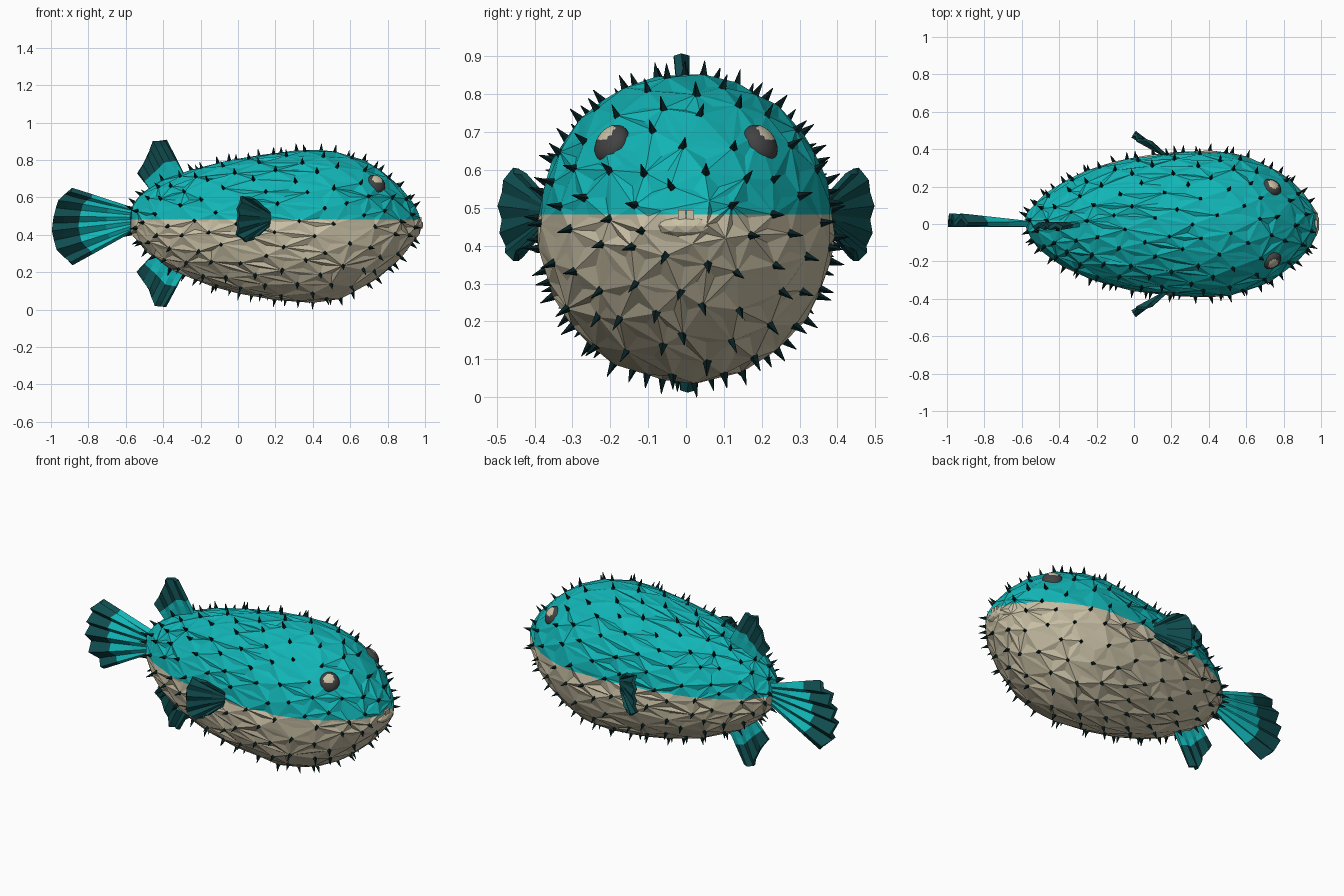
import bpy, bmesh, math, random
from mathutils import Vector, Matrix

random.seed(4)
cube = bpy.data.objects.get("Cube")
if cube:
    bpy.data.objects.remove(cube, do_unlink=True)


def material(name, rgb):
    m = bpy.data.materials.new(name)
    m.use_nodes = True
    m.diffuse_color = (*rgb, 1)
    bsdf = next(n for n in m.node_tree.nodes if n.type == 'BSDF_PRINCIPLED')
    bsdf.inputs["Base Color"].default_value = (*rgb, 1)
    return m


TEAL = material("bright teal", (0.006, 0.46, 0.47))
CREAM = material("belly cream", (0.59, 0.53, 0.38))
DARK = material("dark teal", (0.005, 0.075, 0.08))
BLACK = material("spine black", (0.002, 0.014, 0.016))
EYE = material("eye grey", (0.055, 0.055, 0.055))


def finish(name, bm, mats):
    mesh = bpy.data.meshes.new(name)
    bm.to_mesh(mesh)
    bm.free()
    for m in mats:
        mesh.materials.append(m)
    ob = bpy.data.objects.new(name, mesh)
    bpy.context.collection.objects.link(ob)
    return ob


# Body profile: x, top z, bottom z, half width
PROFILE = [(-0.58, 0.53, 0.43, 0.04), (-0.5, 0.63, 0.33, 0.13), (-0.4, 0.685, 0.245, 0.21),
           (-0.2, 0.755, 0.15, 0.30), (0.0, 0.80, 0.095, 0.35), (0.2, 0.83, 0.06, 0.375),
           (0.4, 0.85, 0.045, 0.385), (0.55, 0.835, 0.065, 0.37), (0.7, 0.78, 0.145, 0.315),
           (0.8, 0.71, 0.215, 0.255), (0.9, 0.61, 0.32, 0.165), (0.95, 0.54, 0.385, 0.10),
           (0.975, 0.49, 0.43, 0.05)]


def section(x):
    for a, b in zip(PROFILE, PROFILE[1:]):
        if x <= b[0]:
            break
    t = min(1, max(0, (x - a[0]) / (b[0] - a[0])))
    return [p + (q - p) * t for p, q in zip(a[1:], b[1:])]


def on_body(d):
    """Map a direction on the unit sphere to the body surface."""
    x = 0.2 + 0.775 * d.x
    top, bottom, width = section(x)
    r = math.hypot(d.y, d.z) or 1
    return Vector((x, width * d.y / r, (top + bottom) / 2 + (top - bottom) / 2 * d.z / r))


# Faceted body: each spine root is the raised centre of a star of facets
SPINES = 250
bm = bmesh.new()
for i in range(SPINES):
    u = 1 - (2 * i + 1) / SPINES
    a = i * math.pi * (3 - math.sqrt(5))
    r = math.sqrt(1 - u * u)
    d = Vector((u, r * math.cos(a), r * math.sin(a)))
    j = Vector([random.uniform(-0.035, 0.035) for _ in range(3)])
    bm.verts.new((d + j).normalized())
bmesh.ops.convex_hull(bm, input=bm.verts[:])
roots = bm.verts[:]
valleys = bmesh.ops.poke(bm, faces=bm.faces[:])["verts"]
for v in bm.verts:
    v.co = on_body(v.co.normalized())
bmesh.ops.recalc_face_normals(bm, faces=bm.faces[:])
bm.normal_update()
spots = [(v.co.copy(), v.normal.copy()) for v in roots]
for v in roots:
    v.co += v.normal * 0.010
for v in valleys:
    v.co += v.normal * random.uniform(-0.008, 0.004)
bmesh.ops.bisect_plane(bm, geom=bm.verts[:] + bm.edges[:] + bm.faces[:],
                       plane_co=(0, 0, 0.482), plane_no=(0, 0, 1))
for f in bm.faces:
    f.material_index = int(f.calc_center_median().z < 0.482)
finish("body", bm, [TEAL, CREAM])

# Spines
EYE_POS = Vector((0.735, 0.195, 0.667))
bm = bmesh.new()
for co, n in spots:
    near_eye = (Vector((co.x, abs(co.y), co.z)) - EYE_POS).length < 0.085
    if co.x > 0.94 or near_eye:
        continue
    lean = Vector([random.uniform(-0.2, 0.2) for _ in range(3)])
    q = (n + lean).normalized().to_track_quat('Z', 'Y')
    bmesh.ops.create_cone(bm, cap_ends=True, segments=4, radius1=0.014, radius2=0.001, depth=0.05,
                          matrix=Matrix.Translation(co + n * 0.022) @ q.to_matrix().to_4x4())
finish("spines", bm, [BLACK])

# Eyes with a pale highlight on the upper outer side
for side, label in ((1, "left"), (-1, "right")):
    out = Vector((0.45, side * 0.7, 0.45)).normalized()
    shine = Vector((0.3, side * 0.5, 0.75)).normalized()
    bm = bmesh.new()
    bmesh.ops.create_uvsphere(bm, u_segments=24, v_segments=16, radius=1)
    for f in bm.faces:
        f.material_index = int(f.calc_center_median().normalized().dot(shine) > 0.87)
        f.smooth = True
    for v in bm.verts:
        v.co = v.co * 0.056 - out * v.co.dot(out) * 0.018
        v.co += Vector((EYE_POS.x, side * EYE_POS.y, EYE_POS.z))
    finish(label + "_eye", bm, [EYE, CREAM])

# Lower lip and teeth
bm = bmesh.new()
bmesh.ops.create_icosphere(bm, subdivisions=2, radius=1,
                           matrix=Matrix.Translation((0.952, 0, 0.452)) @ Matrix.Diagonal((0.04, 0.08, 0.032, 1)))
finish("lip", bm, [CREAM])
for y in (-0.011, 0.011):
    bm = bmesh.new()
    bmesh.ops.create_cube(bm, size=1, matrix=Matrix.Translation((0.972, y, 0.482)) @ Matrix.Diagonal((0.02, 0.02, 0.025, 1)))
    finish("tooth", bm, [CREAM])


def fin(name, root, edge, across, amp, thick, band, mirror=False):
    """Pleated fan from a root line to a rim; dark beyond the band fraction."""
    a, b = Vector(root[0]), Vector(root[1])
    rim = []
    for p, q in zip(edge, edge[1:]):
        rim += [Vector(p), (Vector(p) + Vector(q)) / 2]
    rim.append(Vector(edge[-1]))
    rows = sorted({0, 0.35, band, 0.87, 1})
    across = Vector(across).normalized()
    bm = bmesh.new()
    grid = []
    for i, tip in enumerate(rim):
        base = a.lerp(b, i / (len(rim) - 1))
        fold = across * amp * (1 if i % 2 else -1)
        grid.append([bm.verts.new(base.lerp(tip, t) + fold * t) for t in rows])
    for g, h in zip(grid, grid[1:]):
        for k in range(len(rows) - 1):
            f = bm.faces.new((g[k], g[k + 1], h[k + 1], h[k]))
            f.material_index = int(rows[k] >= band)
    bmesh.ops.recalc_face_normals(bm, faces=bm.faces[:])
    if mirror:
        for v in bm.verts:
            v.co.y *= -1
        bmesh.ops.reverse_faces(bm, faces=bm.faces[:])
    ob = finish(name, bm, [TEAL, DARK])
    mod = ob.modifiers.new("thickness", 'SOLIDIFY')
    mod.thickness, mod.offset = thick, 0


# Tail fin
fin("tail_fin", [(-0.55, 0, 0.535), (-0.55, 0, 0.43)],
    [(-0.89, 0.02, 0.64), (-0.96, 0.02, 0.585), (-0.985, 0.02, 0.50), (-0.995, 0.02, 0.42),
     (-0.97, 0.02, 0.32), (-0.89, 0.02, 0.245)], (0, 1, 0), 0.022, 0.03, 0.68)

# Dorsal and anal fins
fin("dorsal_fin", [(-0.27, 0, 0.69), (-0.47, 0, 0.64)],
    [(-0.385, -0.012, 0.905), (-0.455, -0.012, 0.90), (-0.485, -0.012, 0.82), (-0.535, -0.012, 0.73)],
    (0, 1, 0), 0.01, 0.022, 0.5)
fin("anal_fin", [(-0.27, 0, 0.23), (-0.46, 0, 0.29)],
    [(-0.39, 0.005, 0.015), (-0.445, 0.005, 0.02), (-0.475, 0.005, 0.105), (-0.54, 0.005, 0.20)],
    (0, 1, 0), 0.01, 0.022, 0.5)

# Pectoral fins, swept back from the flanks
for label, flip in (("left", False), ("right", True)):
    fin(label + "_pectoral_fin", [(0.17, 0.365, 0.52), (0.17, 0.365, 0.45)],
        [(0.10, 0.435, 0.59), (0.02, 0.455, 0.605), (0.0, 0.485, 0.54), (0.0, 0.485, 0.47),
         (-0.005, 0.475, 0.40), (0.045, 0.455, 0.36), (0.11, 0.425, 0.40)],
        (0.55, 0.8, 0), 0.007, 0.018, 0, flip)
